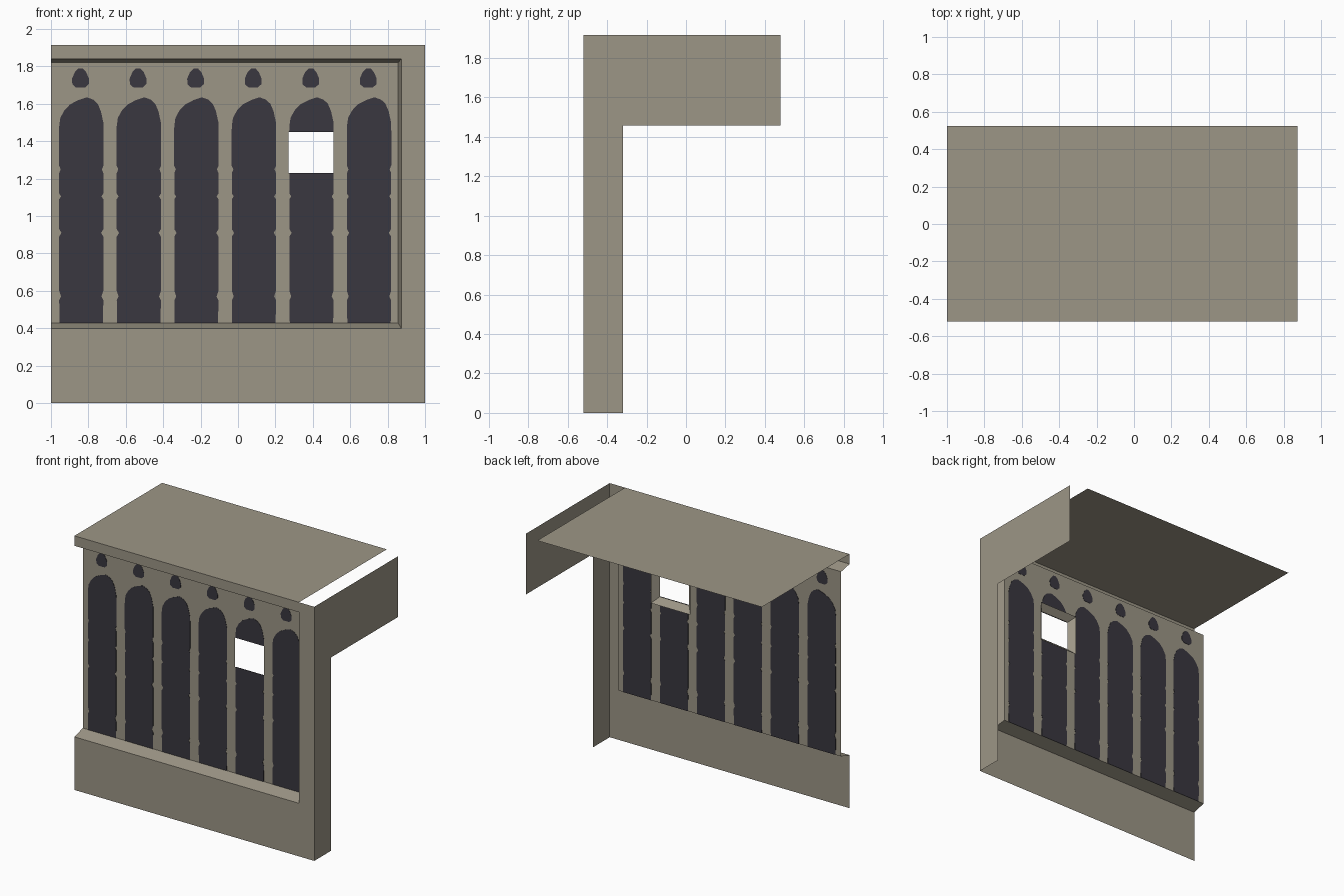
import bpy

if "Cube" in bpy.data.objects:
    bpy.data.objects.remove(bpy.data.objects["Cube"])


def material(name, rgb):
    m = bpy.data.materials.new(name)
    m.diffuse_color = (*rgb, 1)
    m.use_nodes = True
    m.node_tree.nodes["Principled BSDF"].inputs["Base Color"].default_value = m.diffuse_color
    return m


STONE = material("warm_grey_stone", (0.335, 0.305, 0.24))
DARK = material("dark_glass", (0.041, 0.038, 0.05))


def add(name, verts, faces, mat):
    me = bpy.data.meshes.new(name)
    me.from_pydata(verts, [], faces)
    me.materials.append(mat)
    ob = bpy.data.objects.new(name, me)
    bpy.context.collection.objects.link(ob)
    return ob


def sheet(name, quads, mat=STONE):
    """Separate polygons, each a list of points."""
    verts, faces = [], []
    for q in quads:
        faces.append(range(len(verts), len(verts) + len(q)))
        verts += q
    return add(name, verts, [list(f) for f in faces], mat)


def upright(x0, x1, z0, z1, y):
    return [(x0, y, z0), (x1, y, z0), (x1, y, z1), (x0, y, z1)]


def plate(name, outline, y, mat):
    """Thin painted plate showing on both sides of the wall."""
    n, t = len(outline), 0.002
    verts = [(x, y - t, z) for x, z in outline] + [(x, y + t, z) for x, z in outline]
    faces = [list(range(n)), list(range(2 * n - 1, n - 1, -1))]
    faces += [[(i + 1) % n, i, i + n, (i + 1) % n + n] for i in range(n)]
    return add(name, verts, faces, mat)


FRONT, WALL = -0.52, -0.42
X0, X1 = -1.0, 1.0
TOP = 1.915
OX, OZ0, OZ1 = 0.873, 0.40, 1.84       # front edge of the opening
IX, IZ0, IZ1 = 0.856, 0.428, 1.82      # back edge of the opening
HX0, HX1, HZ0, HZ1 = 0.27, 0.51, 1.23, 1.45   # open window

# front face around the opening
sheet("front_frame", [
    upright(X0, X1, 0, OZ0, FRONT),
    upright(OX, X1, OZ0, OZ1, FRONT),
    upright(X0, X1, OZ1, TOP, FRONT)])

# sloped reveals: sill, jamb, head
sheet("opening_reveal", [
    [(X0, FRONT, OZ0), (OX, FRONT, OZ0), (IX, WALL, IZ0), (X0, WALL, IZ0)],
    [(OX, FRONT, OZ0), (OX, FRONT, OZ1), (IX, WALL, IZ1), (IX, WALL, IZ0)],
    [(OX, FRONT, OZ1), (X0, FRONT, OZ1), (X0, WALL, IZ1), (IX, WALL, IZ1)]])

# side wall and roof slab
sheet("side_wall", [[(X1, y, z) for y, z in (
    (FRONT, 0), (-0.32, 0), (-0.32, 1.457), (0.48, 1.457), (0.48, TOP), (FRONT, TOP))]])
sheet("roof", [[(X0, FRONT, TOP), (OX, FRONT, TOP), (OX, 0.525, TOP), (X0, 0.525, TOP)]])

# recessed wall with one window hole
xs, zs = (X0, HX0, HX1, IX), (IZ0, HZ0, HZ1, IZ1)
sheet("recessed_wall", [upright(xs[i], xs[i + 1], zs[j], zs[j + 1], WALL)
                        for i in range(3) for j in range(3) if (i, j) != (1, 1)])

# flared surround behind the hole
f, yb = 0.045, WALL + 0.045
inner = upright(HX0, HX1, HZ0, HZ1, WALL)
outer = upright(HX0 - f, HX1 + f, HZ0 - f, HZ1 + f, yb)
sheet("window_surround", [[inner[i], inner[(i + 1) % 4], outer[(i + 1) % 4], outer[i]]
                          for i in range(4)])

# painted arches with slightly worn edges
SIDE = [(0.116, IZ0), (0.118, 0.55), (0.108, 0.57), (0.118, 0.60), (0.118, 0.89),
        (0.106, 0.91), (0.118, 0.93), (0.118, 1.09), (0.108, 1.105), (0.118, 1.12),
        (0.118, HZ0), (0.110, 1.25), (0.119, 1.27), (0.119, HZ1)]
HEAD = [(0.118, 1.50), (0.105, 1.56), (0.088, 1.60), (0.065, 1.622), (0.03, 1.635),
        (-0.015, 1.62), (-0.06, 1.597), (-0.09, 1.565), (-0.112, 1.525), (-0.118, 1.48)]
DROP = [(-0.025, 1.688), (0.025, 1.688), (0.044, 1.705), (0.045, 1.735), (0.03, 1.77),
        (0.012, 1.79), (-0.01, 1.79), (-0.03, 1.77), (-0.045, 1.735), (-0.044, 1.705)]


def arch(cx, side, head):
    pts = side + head + [(-x, z) for x, z in reversed(side)]
    return [(cx + x, z) for x, z in pts]


for i in range(6):
    cx = -0.838 + i * 0.3077
    n = i + 1
    if i == 4:   # this bay is split by the open window
        plate(f"arch_lower_{n}", arch(cx, [p for p in SIDE if p[1] <= HZ0], []), WALL, DARK)
        plate(f"arch_upper_{n}", arch(cx, [(0.119, HZ1)], HEAD), WALL, DARK)
    else:
        plate(f"arch_{n}", arch(cx, SIDE, HEAD), WALL, DARK)
    plate(f"small_light_{n}", [(cx - 0.004 + x, z) for x, z in DROP], WALL, DARK)
